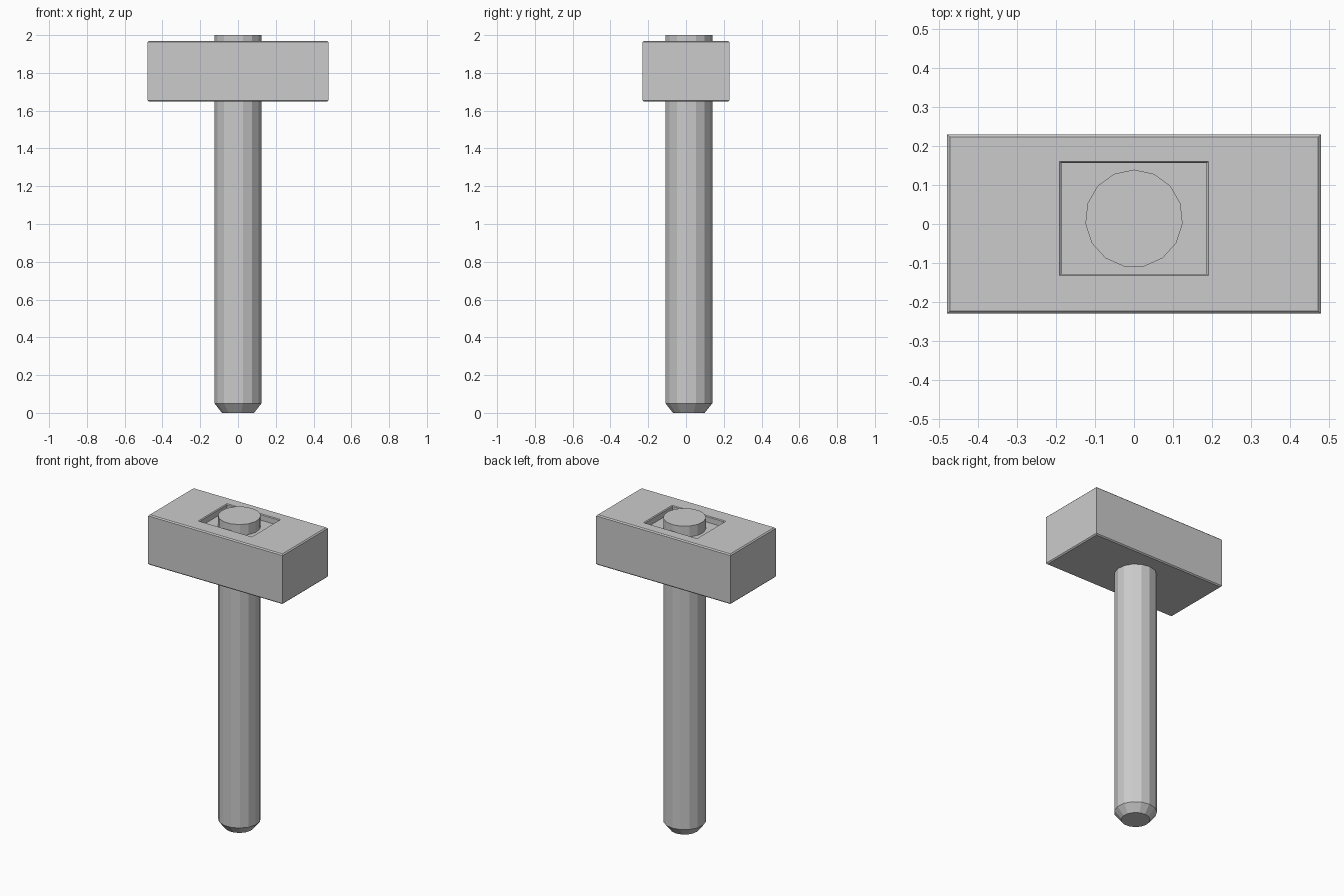
import bpy, bmesh
from math import sin, cos, tau

if "Cube" in bpy.data.objects:
    bpy.data.objects.remove(bpy.data.objects["Cube"])


def loft(name, rings):
    """Skin a stack of matching rings and cap both ends."""
    bm = bmesh.new()
    loops = [[bm.verts.new(p) for p in ring] for ring in rings]
    n = len(loops[0])
    for a, b in zip(loops, loops[1:]):
        for i in range(n):
            j = (i + 1) % n
            bm.faces.new((a[i], a[j], b[j], b[i]))
    bm.faces.new(loops[0][::-1])
    bm.faces.new(loops[-1])
    bmesh.ops.recalc_face_normals(bm, faces=bm.faces)
    mesh = bpy.data.meshes.new(name)
    bm.to_mesh(mesh)
    bm.free()
    obj = bpy.data.objects.new(name, mesh)
    bpy.context.collection.objects.link(obj)
    return obj


CY = 0.014  # handle and socket sit slightly off centre


def circle(r, z, sides=15):
    return [(r * sin(tau * i / sides), CY + r * cos(tau * i / sides), z)
            for i in range(sides)]


def rect(hx, hy, z, cy=0):
    return [(sx * hx, cy + sy * hy, z)
            for sx, sy in ((-1, -1), (1, -1), (1, 1), (-1, 1))]


# Handle: 15-sided shaft with a tapered foot, running through the head
loft("handle", [circle(0.085, 0), circle(0.125, 0.05), circle(0.125, 2.0)])

# Head: block with fine chamfers and a shallow rectangular socket on top
HX, HY, B = 0.478, 0.229, 0.007
loft("head", [
    rect(HX - B, HY - B, 1.648),
    rect(HX, HY, 1.648 + B),
    rect(HX, HY, 1.97 - B),
    rect(HX - B, HY - B, 1.97),
    rect(0.191, 0.146, 1.97, CY),
    rect(0.186, 0.142, 1.965, CY),
    rect(0.186, 0.142, 1.93, CY),
])
